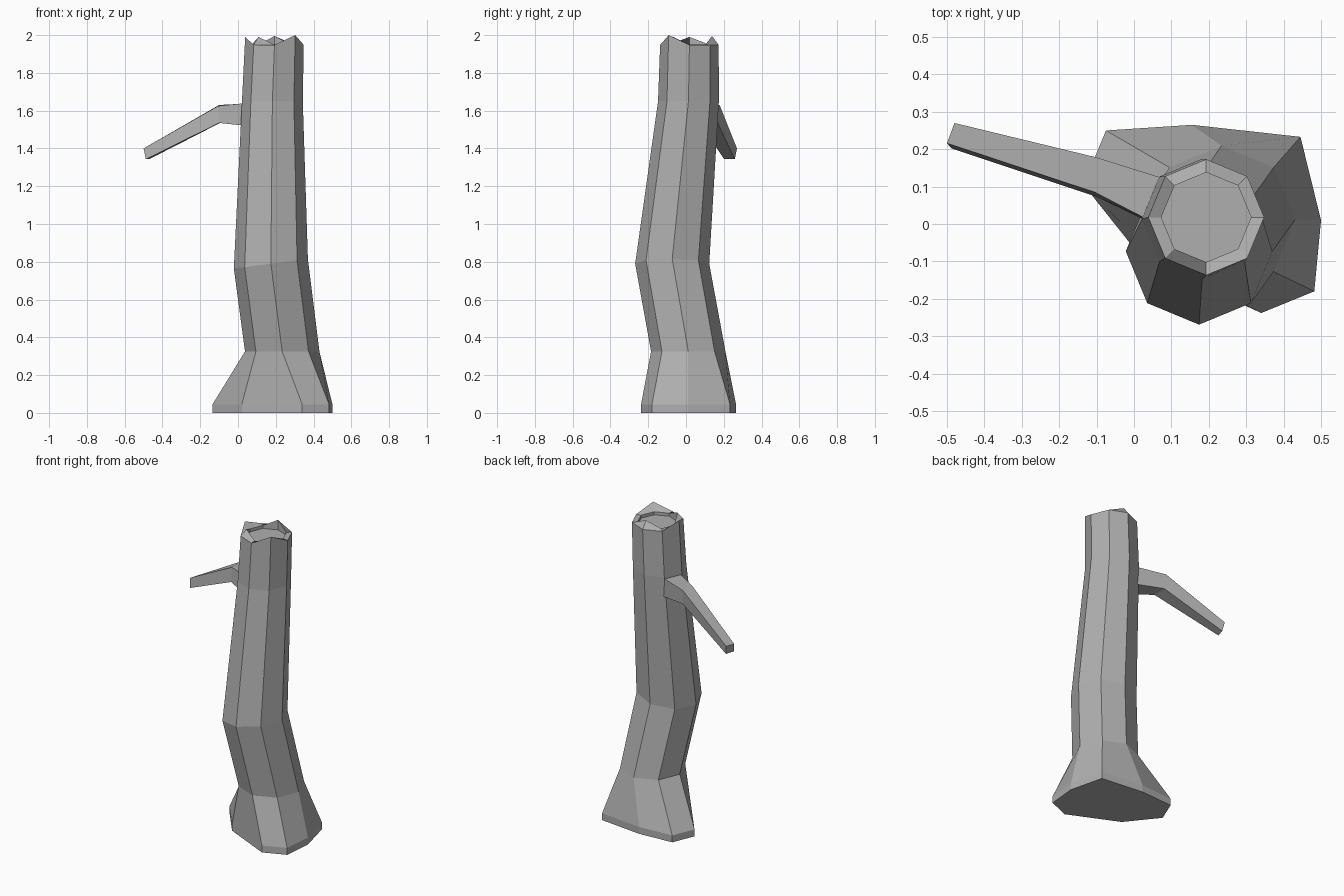
import bpy, bmesh
from math import cos, sin, pi

if "Cube" in bpy.data.objects:
    bpy.data.objects.remove(bpy.data.objects["Cube"])

# Dark grey bark
bark = bpy.data.materials.new("bark")
bark.diffuse_color = (0.43, 0.43, 0.43, 1.0)
bark.use_nodes = True
bark.node_tree.nodes["Principled BSDF"].inputs["Base Color"].default_value = bark.diffuse_color


def loft(name, rings):
    """Skin a list of equal-sized point rings and cap both ends."""
    bm = bmesh.new()
    vr = [[bm.verts.new(p) for p in ring] for ring in rings]
    n = len(vr[0])
    for a, b in zip(vr, vr[1:]):
        for i in range(n):
            j = (i + 1) % n
            bm.faces.new((a[i], a[j], b[j], b[i]))
    bm.faces.new(vr[0][::-1])
    bm.faces.new(vr[-1])
    bmesh.ops.recalc_face_normals(bm, faces=bm.faces)
    me = bpy.data.meshes.new(name)
    bm.to_mesh(me)
    bm.free()
    me.materials.append(bark)
    ob = bpy.data.objects.new(name, me)
    bpy.context.collection.objects.link(ob)
    return ob


def octagon(cx, cy, r, z, tilt=0.0, peaks=None):
    """Eight-sided ring; tilt raises it along x, peaks override single heights."""
    peaks = peaks or {}
    ring = []
    for i in range(8):
        dx, dy = r * cos(i * pi / 4), r * sin(i * pi / 4)
        ring.append((cx + dx, cy + dy, peaks.get(i, z + tilt * dx)))
    return ring


# Flared root outline
root = [(0.50, 0.01), (0.445, 0.233), (0.155, 0.265), (-0.075, 0.25),
        (-0.135, 0.105), (0.02, -0.09), (0.34, -0.238), (0.482, -0.18)]

# Bent trunk with a jagged broken rim and a sunken cap
loft("trunk", [
    [(x, y, 0.0) for x, y in root],
    [(x, y, 0.045) for x, y in root],
    octagon(0.234, 0.012, 0.197, 0.325),
    octagon(0.174, -0.073, 0.196, 0.79, tilt=0.13),
    octagon(0.182, 0.013, 0.161, 1.65),
    octagon(0.193, 0.018, 0.155, 1.948, peaks={4: 1.99, 7: 2.0}),
    octagon(0.193, 0.018, 0.120, 1.95, peaks={5: 1.99, 2: 1.995}),
    octagon(0.193, 0.018, 0.120, 1.93),
])

# Drooping broken branch
loft("branch", [
    [(0.085, 0.12, 1.64), (0.04, 0.01, 1.64), (0.04, 0.005, 1.52), (0.085, 0.12, 1.52)],
    [(-0.10, 0.178, 1.63), (-0.105, 0.085, 1.625), (-0.10, 0.073, 1.535), (-0.095, 0.168, 1.535)],
    [(-0.48, 0.27, 1.40), (-0.50, 0.216, 1.40), (-0.488, 0.202, 1.343), (-0.47, 0.258, 1.343)],
])
